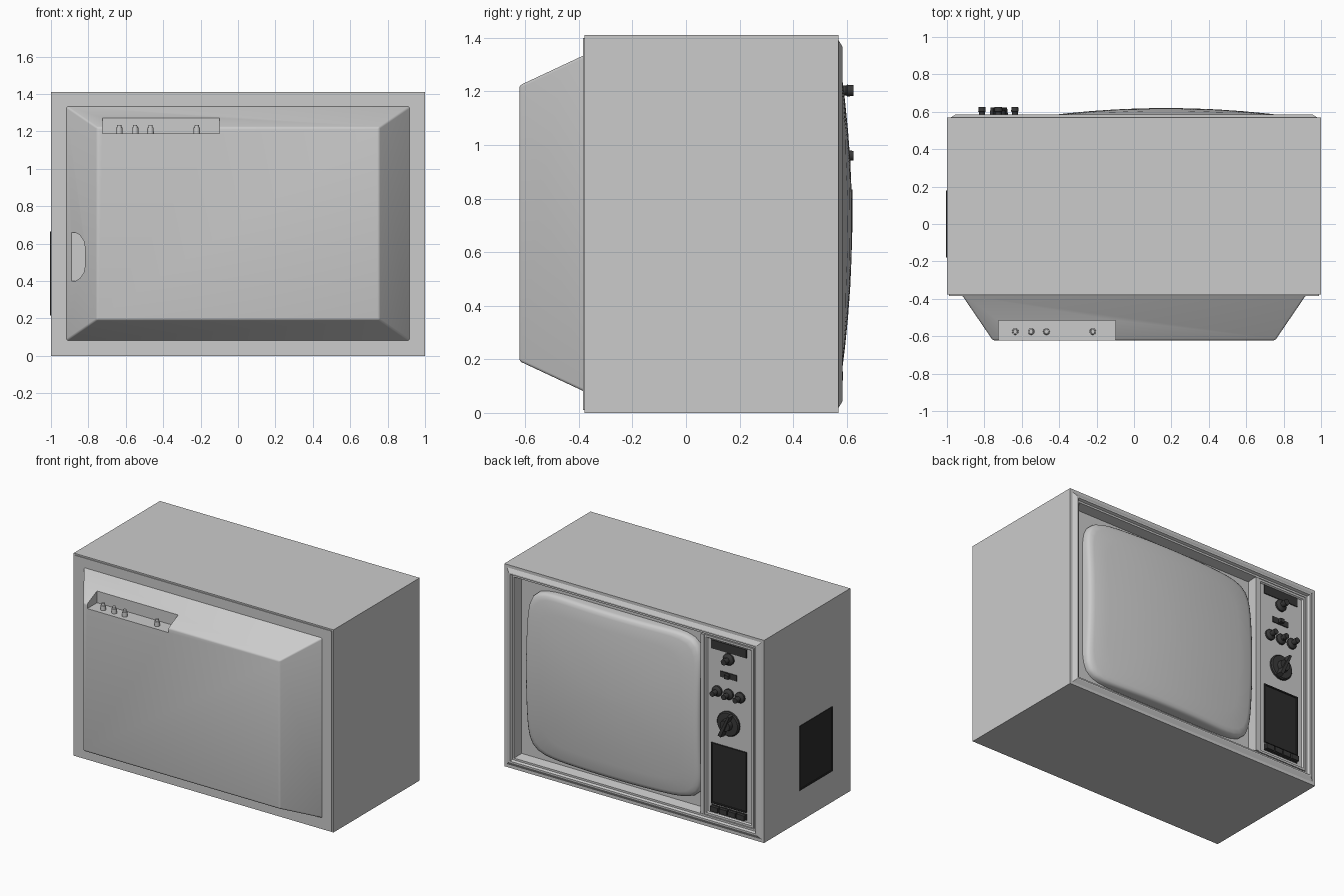
import bpy, bmesh, math

if "Cube" in bpy.data.objects:
    bpy.data.objects.remove(bpy.data.objects["Cube"])

def material(name, v):
    m = bpy.data.materials.new(name)
    m.diffuse_color = (v, v, v, 1)
    m.use_nodes = True
    m.node_tree.nodes["Principled BSDF"].inputs["Base Color"].default_value = m.diffuse_color
    return m

DARK = material("dark_plastic", 0.04)
MESH = material("speaker_cloth", 0.025)

def finish(name, bm, mat=None, smooth=None):
    bmesh.ops.recalc_face_normals(bm, faces=bm.faces)
    me = bpy.data.meshes.new(name)
    bm.to_mesh(me)
    bm.free()
    ob = bpy.data.objects.new(name, me)
    bpy.context.collection.objects.link(ob)
    if mat:
        me.materials.append(mat)
    bpy.ops.object.select_all(action='DESELECT')
    ob.select_set(True)
    bpy.context.view_layer.objects.active = ob
    if smooth:
        bpy.ops.object.shade_smooth_by_angle(angle=math.radians(smooth))
    return ob

def skin(name, loops, mat=None, smooth=None):
    """Bridge equal-sized point loops and cap both ends."""
    bm = bmesh.new()
    rings = [[bm.verts.new(p) for p in lp] for lp in loops]
    n = len(rings[0])
    for a, b in zip(rings, rings[1:]):
        for i in range(n):
            j = (i + 1) % n
            bm.faces.new((a[i], a[j], b[j], b[i]))
    bm.faces.new(rings[0])
    bm.faces.new(rings[-1])
    return finish(name, bm, mat, smooth)

def frame(name, x0, x1, z0, z1, steps, mat=None):
    """Concentric rectangles: steps are (inset, y)."""
    return skin(name, [[(x0 + i, y, z0 + i), (x1 - i, y, z0 + i),
                        (x1 - i, y, z1 - i), (x0 + i, y, z1 - i)] for i, y in steps], mat)

def box(name, x0, x1, y0, y1, z0, z1, mat=None):
    return frame(name, x0, x1, z0, z1, [(0, y0), (0, y1)], mat)

def lathe(name, pos, profile, axis='y', n=20, mat=DARK):
    """Turned part; profile is (radius, distance along axis)."""
    x, y, z = pos
    loops = []
    for r, d in profile:
        lp = []
        for k in range(n):
            c, s = r * math.cos(math.tau * k / n), r * math.sin(math.tau * k / n)
            lp.append((x + c, y + d, z + s) if axis == 'y' else (x + c, y + s, z + d))
        loops.append(lp)
    return skin(name, loops, mat, 35)

def cut(ob, cutter):
    m = ob.modifiers.new("cut", 'BOOLEAN')
    m.object, m.operation, m.solver = cutter, 'DIFFERENCE', 'EXACT'
    bpy.context.view_layer.objects.active = ob
    bpy.ops.object.modifier_apply(modifier="cut")
    bpy.data.objects.remove(cutter)

# Cabinet with stepped bezel and recessed front
frame("cabinet", -1, 1, 0, 1.41,
      [(0.01, -0.384), (0.01, -0.378), (0, -0.378), (0, 0.57), (0.02, 0.57), (0.045, 0.585),
       (0.055, 0.585), (0.062, 0.568), (0.075, 0.568), (0.085, 0.50)])

# Tapered rear housing
rear = skin("rear_housing", [
    [(-a, y, z0), (a, y, z0), (a, y, z1), (-a, y, z1)]
    for a, z0, z1, y in ((0.92, 0.08, 1.335, -0.37), (0.92, 0.08, 1.335, -0.38),
                         (0.755, 0.193, 1.222, -0.622))])
bev = rear.modifiers.new("bevel", 'BEVEL')
bev.width, bev.segments, bev.limit_method = 0.02, 3, 'ANGLE'
bev.angle_limit = math.radians(35)
bpy.ops.object.modifier_apply(modifier="bevel")

# Control notch and hand recess in the housing
cut(rear, box("notch_cutter", -0.725, -0.10, -0.75, -0.515, 1.19, 1.45))
half = [(-0.95, 0.13), (-0.87, 0.13), (-0.845, 0.115), (-0.825, 0.085), (-0.818, 0.05)]
outline = half + [(x, -z) for x, z in reversed(half)]
cut(rear, skin("recess_cutter", [[(x, y, 0.53 + z) for x, z in outline] for y in (-0.7, -0.424)]))
rear.select_set(True)
bpy.context.view_layer.objects.active = rear
bpy.ops.object.shade_smooth_by_angle(angle=math.radians(25))

# Small rear adjusters
for i, x in enumerate((-0.635, -0.55, -0.468, -0.22)):
    lathe(f"rear_adjuster_{i}", (x, -0.575, 1.185),
          [(0.018, 0), (0.017, 0.035), (0.012, 0.036), (0.011, 0.05)], 'z', 14, None)

# Domed picture tube with softly rounded outline
CX, CZ, HX, HZ = 0.172, 0.705, 0.67, 0.575

def screen_loop(t, power, y=None, n=96):
    lp = []
    for k in range(n):
        a = math.tau * (k + 0.5) / n
        c, s = math.cos(a), math.sin(a)
        r = t / (abs(c) ** power + abs(s) ** power) ** (1 / power)
        dx, dz = HX * c * r, HZ * s * r
        h = 0.62 - 0.10 * dx * dx - 0.125 * dz * dz
        lp.append((CX + dx, h + y if y is not None and y < 0 else (y or h), CZ + dz))
    return lp

skin("screen", [screen_loop(1.0, 9, 0.495), screen_loop(1.0, 9, -0.028), screen_loop(0.993, 9, -0.013),
                screen_loop(0.975, 9, -0.004)]
     + [screen_loop(t, p) for t, p in ((0.94, 8.5), (0.8, 7), (0.6, 5), (0.4, 3.5), (0.2, 2.5), (0.03, 2))],
     None, 45)

# Control panel and divider strip
frame("control_panel", -0.92, -0.54, 0.08, 1.33,
      [(0, 0.495), (0, 0.57), (0.015, 0.57), (0.022, 0.56)])
box("divider_strip", -0.54, -0.515, 0.495, 0.575, 0.08, 1.33)

# Panel window, slide switch and speaker cloth
box("channel_window", -0.86, -0.59, 0.55, 0.566, 1.245, 1.305, DARK)
box("switch_plate", -0.785, -0.66, 0.55, 0.566, 1.065, 1.105, DARK)
box("switch_slider", -0.735, -0.705, 0.56, 0.59, 1.072, 1.098, DARK)
frame("front_speaker", -0.86, -0.59, 0.17, 0.59,
      [(0, 0.55), (0, 0.57), (0.008, 0.57), (0.01, 0.565)], MESH)

# Row of push buttons
box("button_strip", -0.86, -0.59, 0.55, 0.564, 0.115, 0.16, DARK)
for i in range(4):
    x = -0.855 + i * 0.067
    box(f"push_button_{i}", x, x + 0.058, 0.56, 0.586, 0.12, 0.155, DARK)

# Knobs
for i, (x, z, s) in enumerate(((-0.725, 1.203, 1.0), (-0.813, 0.96, 0.9),
                               (-0.725, 0.96, 0.9), (-0.637, 0.96, 0.9))):
    lathe(f"knob_{i}", (x, 0, z), [(r * s, y) for r, y in (
        (0.04, 0.55), (0.04, 0.572), (0.034, 0.578), (0.018, 0.585),
        (0.018, 0.598), (0.022, 0.602), (0.02, 0.625))])

# Tuning dial with tilted pointer grip
lathe("tuning_dial", (-0.725, 0, 0.755),
      [(0.085, 0.55), (0.085, 0.572), (0.078, 0.58), (0.04, 0.582), (0.036, 0.61)], n=32)
grip = skin("dial_grip", [[(-w, y, -h), (w, y, -h), (w * 0.6, y, h), (-w * 0.6, y, h)]
                          for w, h, y in ((0.016, 0.088, 0.582), (0.012, 0.084, 0.622))], DARK)
grip.location = (-0.725, 0, 0.755)
grip.rotation_euler.y = math.radians(-25)

# Side speaker grille with thin border
skin("side_speaker", [[(x, -a, 0.44 - b), (x, a, 0.44 - b), (x, a, 0.44 + b), (x, -a, 0.44 + b)]
                      for x, a, b in ((-0.99, 0.18, 0.225), (-1.004, 0.18, 0.225),
                                      (-1.004, 0.17, 0.215), (-1.001, 0.168, 0.213))], MESH)
